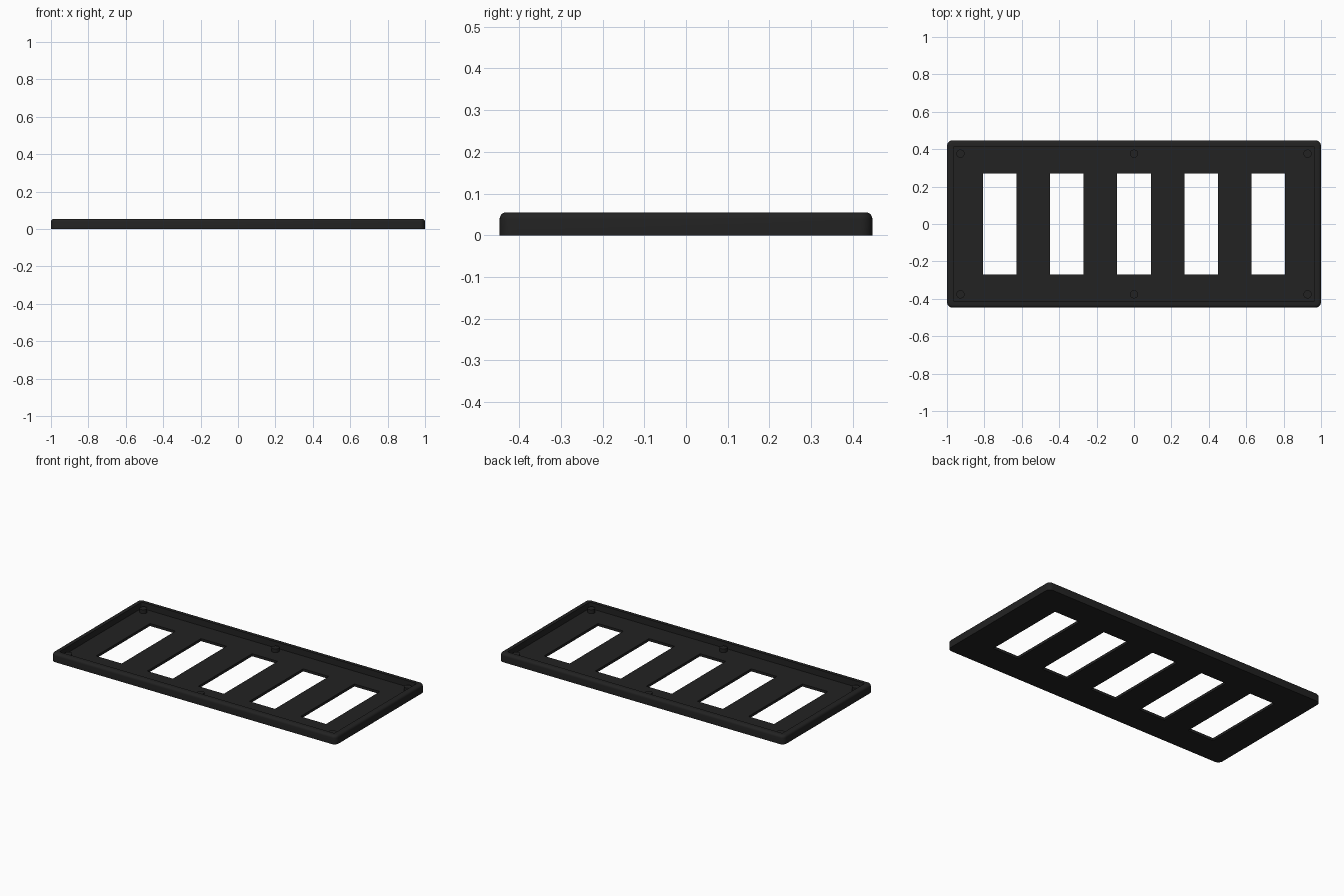
import bpy, bmesh, math

if "Cube" in bpy.data.objects:
    bpy.data.objects.remove(bpy.data.objects["Cube"])

HX, HY, TOP, FLOOR = 1.0, 0.447, 0.055, 0.016

black = bpy.data.materials.new("matte_black")
black.diffuse_color = (0.016, 0.016, 0.016, 1)
black.use_nodes = True
black.node_tree.nodes["Principled BSDF"].inputs["Base Color"].default_value = black.diffuse_color


def ring(bm, inset, z, radius, steps=6):
    """Rounded rectangle of vertices, inset from the outer outline."""
    verts = []
    for k, (sx, sy) in enumerate([(1, 1), (-1, 1), (-1, -1), (1, -1)]):
        cx, cy = sx * (HX - inset - radius), sy * (HY - inset - radius)
        for i in range(steps + 1):
            a = math.pi / 2 * (k + i / steps)
            verts.append(bm.verts.new((cx + radius * math.cos(a), cy + radius * math.sin(a), z)))
    return verts


def finish(bm, name):
    bmesh.ops.recalc_face_normals(bm, faces=bm.faces)
    mesh = bpy.data.meshes.new(name)
    bm.to_mesh(mesh)
    bm.free()
    mesh.materials.append(black)
    obj = bpy.data.objects.new(name, mesh)
    bpy.context.collection.objects.link(obj)
    return obj


# Tray: outer wall, rounded top edge, rim, inner wall and recessed floor
EDGE = 0.016
profile = [(0, 0, 0.03)]
for i in range(6):
    a = math.pi / 2 * i / 5
    d = EDGE * (1 - math.cos(a))
    profile.append((d, TOP - EDGE + EDGE * math.sin(a), 0.03 - d))
profile += [(0.034, TOP, 0.006), (0.034, FLOOR, 0.006)]
bm = bmesh.new()
rings = [ring(bm, *p) for p in profile]
for a, b in zip(rings, rings[1:]):
    n = len(a)
    for i in range(n):
        j = (i + 1) % n
        bm.faces.new((a[i], a[j], b[j], b[i]))
bm.faces.new(rings[0][::-1])
bm.faces.new(rings[-1])
tray = finish(bm, "tray")

# Five window openings cut through the floor
bm = bmesh.new()
for k in range(-2, 3):
    box = bmesh.ops.create_cube(bm, size=1)["verts"]
    bmesh.ops.scale(bm, vec=(0.18, 0.54, 0.2), verts=box)
    bmesh.ops.translate(bm, vec=(0.359 * k, 0, 0), verts=box)
cutter = finish(bm, "window_cutter")
cutter.hide_render = True
cut = tray.modifiers.new("windows", "BOOLEAN")
cut.object = cutter
cut.operation = "DIFFERENCE"
cut.solver = "EXACT"
bpy.context.view_layer.objects.active = tray
tray.select_set(True)
bpy.ops.object.modifier_apply(modifier="windows")
bpy.data.objects.remove(cutter)

# Round pegs along the two long sides
bm = bmesh.new()
for x in (-0.928, 0, 0.928):
    for y in (-0.376, 0.376):
        peg = bmesh.ops.create_cone(bm, cap_ends=True, segments=24, radius1=0.022,
                                    radius2=0.022, depth=0.026)["verts"]
        bmesh.ops.translate(bm, vec=(x, y, FLOOR + 0.011), verts=peg)
pegs = finish(bm, "pegs")

# Smooth the rounded surfaces, keep the edges sharp
for obj in (tray, pegs):
    bpy.ops.object.select_all(action="DESELECT")
    obj.select_set(True)
    bpy.context.view_layer.objects.active = obj
    bpy.ops.object.shade_smooth_by_angle(angle=math.radians(30))
